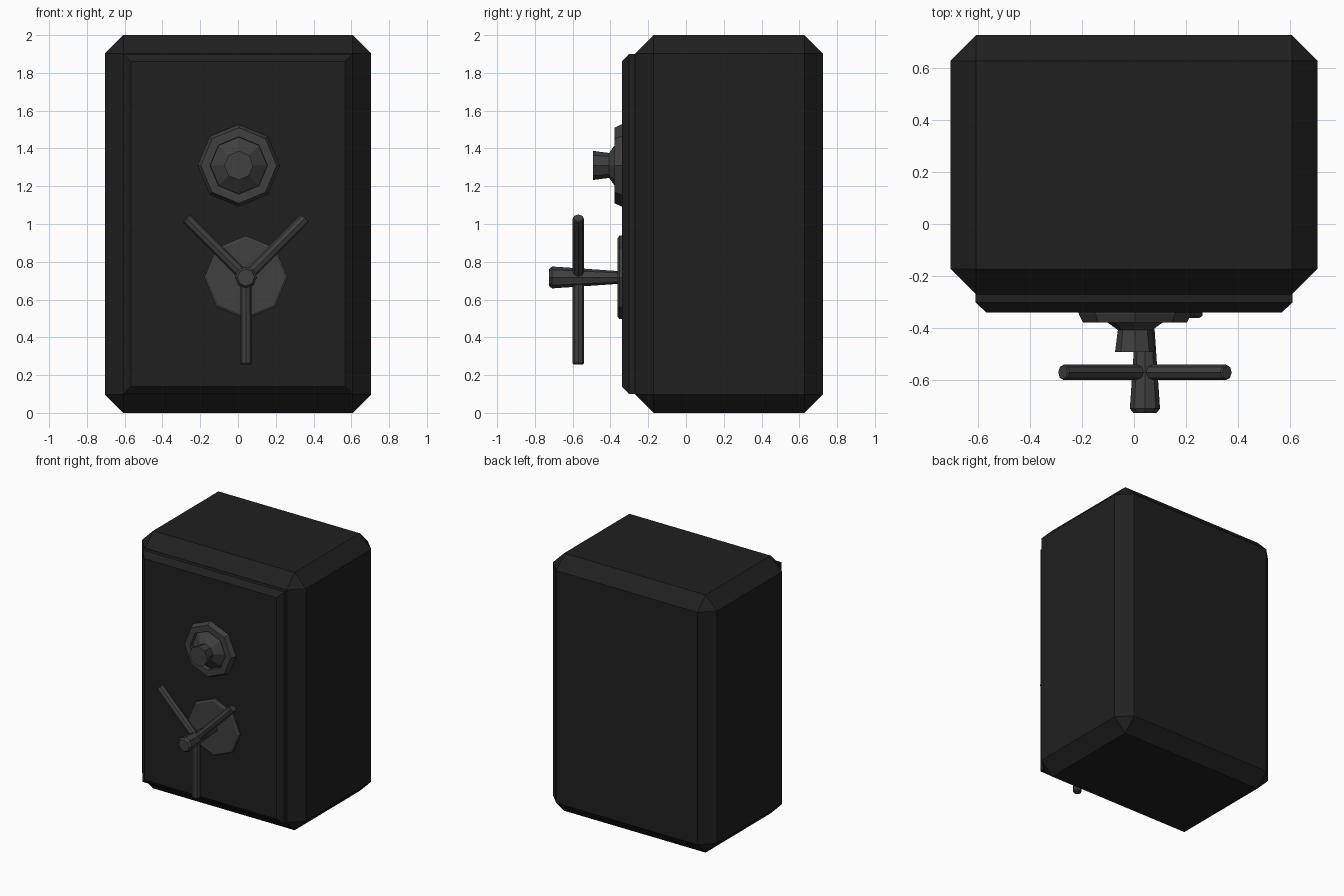
import bpy, bmesh, math
from mathutils import Vector

if "Cube" in bpy.data.objects:
    bpy.data.objects.remove(bpy.data.objects["Cube"])


def material(name, value):
    m = bpy.data.materials.new(name)
    m.diffuse_color = (value, value, value, 1)
    m.use_nodes = True
    m.node_tree.nodes["Principled BSDF"].inputs["Base Color"].default_value = m.diffuse_color
    return m


BLACK = material("black_paint", 0.014)
STEEL = material("dark_steel", 0.05)


def make(name, bm, mat):
    bmesh.ops.recalc_face_normals(bm, faces=bm.faces)
    mesh = bpy.data.meshes.new(name)
    bm.to_mesh(mesh)
    bm.free()
    mesh.materials.append(mat)
    ob = bpy.data.objects.new(name, mesh)
    bpy.context.collection.objects.link(ob)
    return ob


def loft(name, rings, mat):
    """Skin a list of point rings and cap both ends."""
    bm = bmesh.new()
    vs = [[bm.verts.new(p) for p in ring] for ring in rings]
    n = len(vs[0])
    for a, b in zip(vs, vs[1:]):
        for i in range(n):
            j = (i + 1) % n
            bm.faces.new((a[i], a[j], b[j], b[i]))
    bm.faces.new(vs[0])
    bm.faces.new(vs[-1])
    return make(name, bm, mat)


def turned(name, start, axis, profile, mat, sides=8):
    """Low-poly turned part: profile is (distance along axis, radius)."""
    start, axis = Vector(start), Vector(axis).normalized()
    u = Vector((0, 0, 1)) if abs(axis.y) > 0.9 else Vector((0, 1, 0))
    v = axis.cross(u)
    angles = [math.tau * i / sides for i in range(sides)]
    return loft(name, [[start + axis * d + (u * math.cos(a) + v * math.sin(a)) * r
                        for a in angles] for d, r in profile], mat)


def rect(w, z0, z1, y):
    return [(-w, y, z0), (w, y, z0), (w, y, z1), (-w, y, z1)]


# Safe body with chamfered edges
bm = bmesh.new()
bmesh.ops.create_cube(bm, size=1)
for v in bm.verts:
    v.co = (v.co.x * 1.41, v.co.y * 0.995 + 0.2275, v.co.z * 2 + 1)
body = make("safe_body", bm, BLACK)
bev = body.modifiers.new("chamfer", 'BEVEL')
bev.width = 0.098
bev.segments = 1

# Door slab with chamfered front rim
loft("door", [rect(0.608, 0.1, 1.9, -0.25), rect(0.608, 0.1, 1.9, -0.302),
              rect(0.567, 0.141, 1.859, -0.34)], BLACK)

# Combination dial: raised rim, recess and flared knob
turned("dial", (0.004, -0.335, 1.31), (0, -1, 0),
       [(0, 0.217), (0.008, 0.217), (0.043, 0.2), (0.043, 0.152), (0.012, 0.15),
        (0.072, 0.066), (0.157, 0.077)], STEEL)

# Handle: backing plate, tapered spindle and three spokes
hx, hz = 0.042, 0.717
turned("handle_plate", (hx, -0.335, hz), (0, -1, 0),
       [(0, 0.221), (0.018, 0.221), (0.027, 0.207)], STEEL)
turned("handle_spindle", (hx, -0.345, hz), (0, -1, 0),
       [(0, 0.033), (0.364, 0.058), (0.38, 0.045)], STEEL)
for i, (deg, length) in enumerate([(270, 0.46), (45, 0.446), (135, 0.446)]):
    d = (math.cos(math.radians(deg)), 0, math.sin(math.radians(deg)))
    turned(f"handle_spoke_{i + 1}", (hx, -0.57, hz), d,
           [(0.02, 0.03), (length - 0.006, 0.03), (length, 0.025)], STEEL)
